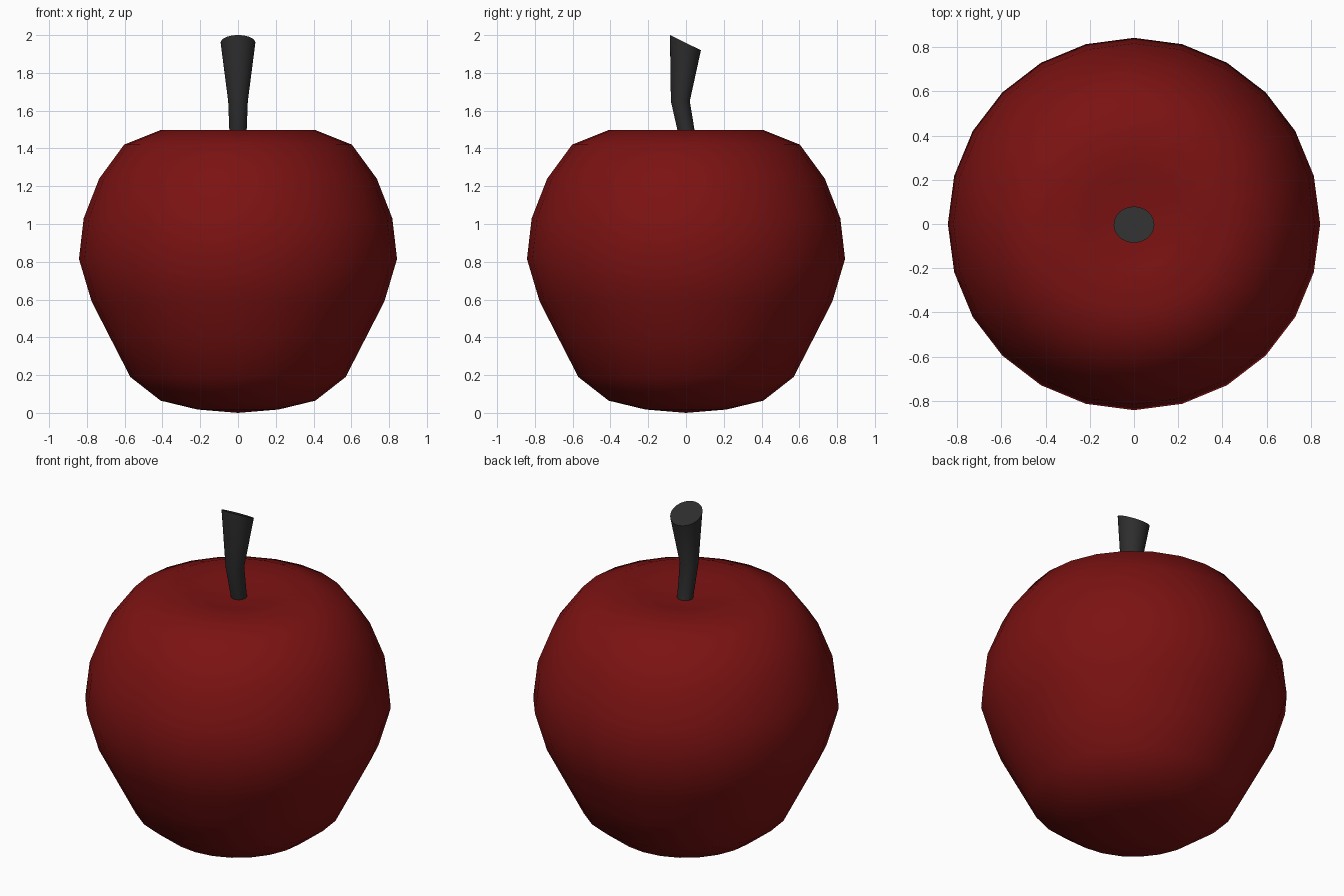
import bpy, bmesh
from math import sin, cos, pi

if "Cube" in bpy.data.objects:
    bpy.data.objects.remove(bpy.data.objects["Cube"])


def material(name, color):
    m = bpy.data.materials.new(name)
    m.diffuse_color = (*color, 1)
    m.use_nodes = True
    m.node_tree.nodes["Principled BSDF"].inputs["Base Color"].default_value = m.diffuse_color
    return m


def loft(name, rings, sides, mat, smooth_angle):
    """Skin a stack of rings; each ring is a function angle -> (x, y, z)."""
    bm = bmesh.new()
    loops = [[bm.verts.new(ring(2 * pi * i / sides)) for i in range(sides)] for ring in rings]
    for a, b in zip(loops, loops[1:]):
        for i in range(sides):
            j = (i + 1) % sides
            bm.faces.new((a[i], a[j], b[j], b[i]))
    bm.faces.new(loops[0][::-1])
    bm.faces.new(loops[-1])
    # Rings of zero radius collapse into poles
    bmesh.ops.remove_doubles(bm, verts=bm.verts, dist=1e-4)
    bmesh.ops.recalc_face_normals(bm, faces=bm.faces)
    mesh = bpy.data.meshes.new(name)
    bm.to_mesh(mesh)
    bm.free()
    obj = bpy.data.objects.new(name, mesh)
    bpy.context.collection.objects.link(obj)
    mesh.materials.append(mat)
    bpy.ops.object.select_all(action='DESELECT')
    obj.select_set(True)
    bpy.context.view_layer.objects.active = obj
    bpy.ops.object.shade_smooth_by_angle(angle=smooth_angle)
    return obj


# Apple body: (radius, height) profile with a shallow dimple on top
profile = [(0, 0), (0.215, 0.018), (0.41, 0.065), (0.57, 0.19), (0.67, 0.385),
           (0.775, 0.59), (0.842, 0.815), (0.817, 1.03), (0.735, 1.24),
           (0.603, 1.42), (0.41, 1.497), (0.21, 1.475), (0, 1.45)]
body_rings = [lambda t, r=r, z=z: (r * cos(t), r * sin(t), z) for r, z in profile]
loft("apple_body", body_rings, 24, material("dark_red", (0.2, 0.006, 0.006)), pi / 3)

# Bent stem flaring to a slanted cut: (centre y, z, radius x, radius y, slope of the ring)
stem = [(0.015, 1.42, 0.043, 0.043, 0), (-0.03, 1.65, 0.052, 0.05, 0),
        (-0.003, 1.96, 0.092, 0.082, -0.49)]
stem_rings = [lambda t, y=y, z=z, a=a, b=b, s=s:
              (a * cos(t), y + b * sin(t), z + s * b * sin(t)) for y, z, a, b, s in stem]
loft("stem", stem_rings, 32, material("charcoal", (0.027, 0.027, 0.027)), pi / 6)
